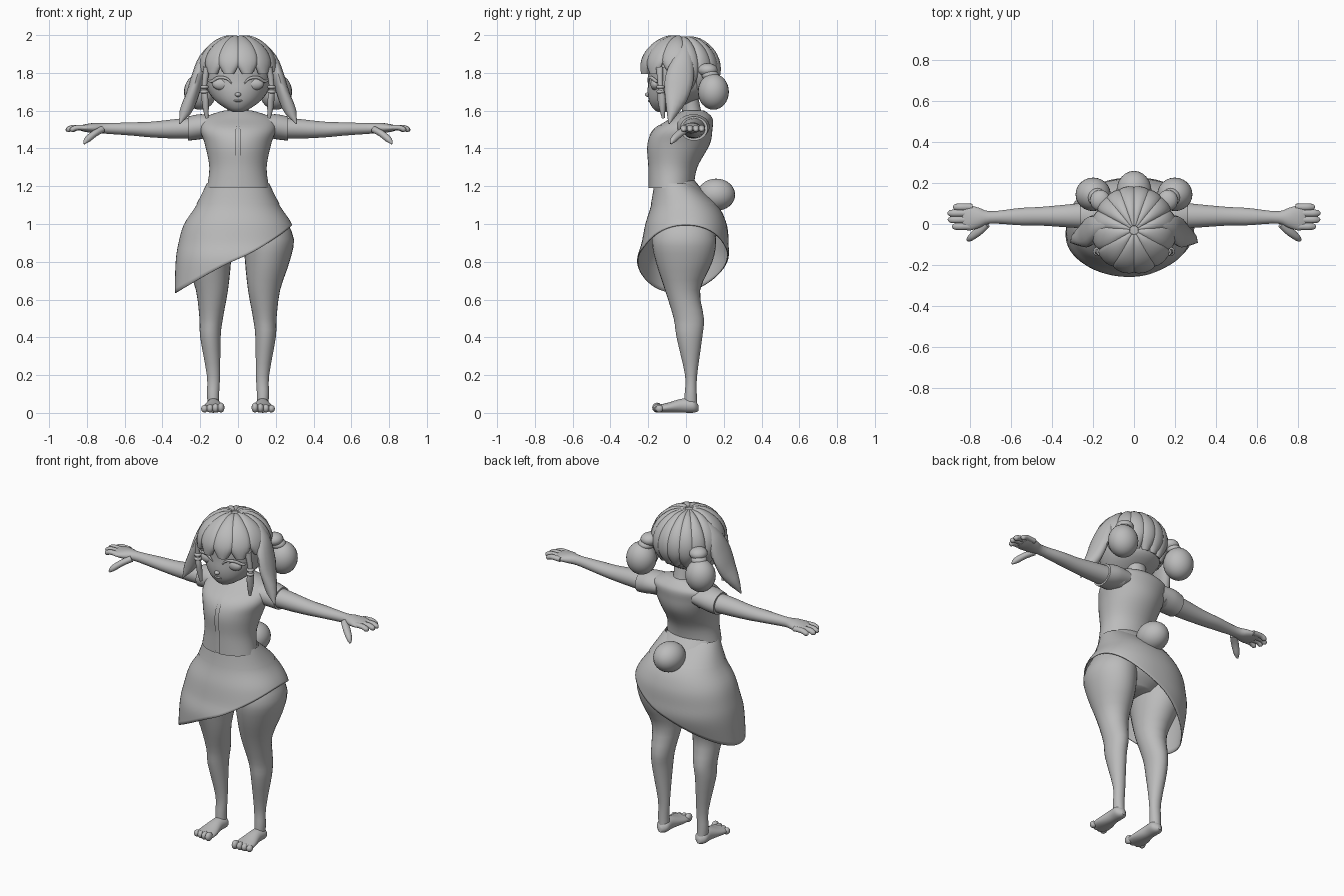
import bpy
import bmesh
from math import cos, sin, pi, radians, sqrt
from mathutils import Matrix, Vector

default_cube = bpy.data.objects.get("Cube")
if default_cube:
    bpy.data.objects.remove(default_cube, do_unlink=True)

clay = bpy.data.materials.new("clay_grey")
clay.use_nodes = True
clay.diffuse_color = (.5, .5, .5, 1)
clay.node_tree.nodes["Principled BSDF"].inputs["Base Color"].default_value = (.5, .5, .5, 1)
parts = []


def finish(name, bm, mirror=False):
    """Turn a bmesh into a smooth grey object, optionally mirrored in x."""
    bmesh.ops.recalc_face_normals(bm, faces=bm.faces)
    mesh = bpy.data.meshes.new(name)
    bm.to_mesh(mesh)
    bm.free()
    mesh.materials.append(clay)
    obj = bpy.data.objects.new(name, mesh)
    bpy.context.collection.objects.link(obj)
    if mirror:
        modifier = obj.modifiers.new("Mirror", 'MIRROR')
        modifier.use_mirror_merge = False
    parts.append(obj)
    return obj


def sample(stations, t):
    """Smooth Catmull-Rom reading of a list of tuples, t from 0 to 1."""
    last = len(stations) - 1
    i = min(int(t * last), last - 1)
    f = t * last - i
    quad = [stations[max(0, min(last, i + k))] for k in (-1, 0, 1, 2)]
    return [b + .5 * f * (c - a + f * (2*a - 5*b + 4*c - d + f * (3*(b - c) + d - a)))
            for a, b, c, d in zip(*quad)]


def at_height(stations, z):
    """Cross-section of an upright loft at a given height."""
    low, high = 0, 1
    rising = stations[-1][0] > stations[0][0]
    for _ in range(22):
        mid = (low + high) / 2
        if (sample(stations, mid)[0] < z) == rising:
            low = mid
        else:
            high = mid
    return sample(stations, low)


def sheet(name, point, around=28, along=24, wrap=True, caps=True, mirror=False):
    """Grid surface from point(u, v); wrapped sheets become tubes."""
    bm = bmesh.new()
    count = around if wrap else around + 1
    rows = [[bm.verts.new(point(i / around, j / along)) for i in range(count)]
            for j in range(along + 1)]
    for a, b in zip(rows, rows[1:]):
        for i in range(around):
            k = (i + 1) % count
            bm.faces.new((a[i], a[k], b[k], b[i]))
    if wrap and caps:
        bm.faces.new(rows[0])
        bm.faces.new(rows[-1])
    return finish(name, bm, mirror)


def oval(angle, power=2):
    c, s = cos(angle), sin(angle)
    return [(1 if k > 0 else -1) * abs(k) ** (2 / power) for k in (c, s)]


def loft(name, stations, axis="Z", mirror=False):
    """Ellipses (position, centre a, centre b, radius a, radius b) along an axis."""
    def point(u, v):
        p, a, b, ra, rb = sample(stations, v)
        c, s = oval(u * 2 * pi)
        a, b = a + ra * c, b + rb * s
        return {"X": (p, a, b), "Y": (a, p, b), "Z": (a, b, p)}[axis]
    return sheet(name, point, mirror=mirror)


def strand(name, path, thick, centre=(0, 0, 0), mirror=True):
    """Flattened lock through (x, y, z, half width) points, facing out from centre."""
    def point(u, v):
        x, y, z, width = sample(path, v)
        here = Vector((x, y, z))
        ahead = Vector(sample(path, min(1, v + .01))[:3])
        behind = Vector(sample(path, max(0, v - .01))[:3])
        tangent = (ahead - behind).normalized()
        side = tangent.cross(here - Vector(centre)).normalized()
        normal = side.cross(tangent)
        c, s = oval(u * 2 * pi)
        return here + side * width * c + normal * min(thick, width) * s
    return sheet(name, point, around=14, along=16, mirror=mirror)


def ball(name, centre, radii, mirror=False):
    bm = bmesh.new()
    bmesh.ops.create_uvsphere(bm, u_segments=24, v_segments=16, radius=1,
                              matrix=Matrix.Translation(centre) @ Matrix.Diagonal((*radii, 1)))
    return finish(name, bm, mirror)


# Torso, neck and hips
torso = [(1.19, 0, -.08, .165, .12), (1.3, 0, -.07, .152, .13), (1.42, 0, -.04, .175, .165),
         (1.5, 0, -.015, .2, .155), (1.56, 0, .03, .185, .11), (1.6, 0, .04, .08, .06)]
loft("inner_body", [(z, x, y, a * .95, b * .95) for z, x, y, a, b in torso])
loft("neck", [(1.54, 0, .04, .07, .06), (1.6, 0, .03, .055, .05), (1.7, 0, .01, .06, .05)])
loft("hips", [(1.25, 0, -.06, .13, .09), (1.12, 0, -.01, .185, .14), (1, 0, 0, .25, .18),
              (.92, 0, 0, .2, .15), (.86, 0, 0, .1, .09)])


# Open-fronted shirt with lapels and sleeves
def shirt_point(u, v):
    z, x, y, a, b = sample(torso, v * .97)
    gap = .02 + .07 * (1 - v)
    angle = -pi / 2 + gap + u * 2 * (pi - gap)
    return x + a * cos(angle), y + b * sin(angle), z


def lapel_point(u, v):
    x, z = .02 + .08 * u * (1 - v * .95), 1.525 - .06 * v
    _, _, y, a, b = at_height(torso, z)
    return x, y - b * sqrt(1 - (x / a) ** 2) - .004, z


sheet("shirt", shirt_point, around=40, wrap=False)
sheet("lapel", lapel_point, around=6, along=6, wrap=False, mirror=True)
loft("sleeve", [(.12, .03, 1.52, .09, .055), (.2, .04, 1.515, .085, .066),
                (.265, .042, 1.505, .073, .064)], "X", True)

# Slanted wrap skirt and its waistband
skirt = [(1.22, 0, -.065, .16, .1), (1.1, 0, -.01, .22, .175), (1, 0, 0, .285, .215),
         (.9, 0, -.005, .315, .23), (.8, 0, -.02, .33, .24), (.63, 0, -.05, .335, .2)]


def skirt_ring(u, z, grow=1):
    _, x, y, a, b = at_height(skirt, z)
    c, s = oval(u * 2 * pi, 2.2)
    return x + a * c * grow, y + b * s * grow, z


def skirt_point(u, v):
    hem = .815 + .18 * cos(u * 2 * pi)
    return skirt_ring(u, 1.21 + (hem - 1.21) * v)


cloth = sheet("skirt", skirt_point, around=64, caps=False)
shell = cloth.modifiers.new("Thickness", 'SOLIDIFY')
shell.thickness = .006
sheet("waistband", lambda u, v: skirt_ring(u, 1.215 - .11 * v, 1.015),
      around=48, along=8, caps=False)
ball("tail", (0, .16, 1.155), (.086, .1, .085))

# Legs, feet and toes
loft("leg", [(1.03, .14, -.01, .11, .14), (.92, .163, -.01, .133, .17), (.8, .155, -.01, .118, .15),
             (.65, .138, -.018, .085, .093), (.5, .142, .015, .062, .08), (.4, .146, .018, .054, .068),
             (.2, .13, .027, .035, .032), (.1, .132, .025, .032, .032), (.03, .13, .025, .03, .035)],
     "Z", True)
loft("foot", [(.066, .13, .025, .012, .015), (.04, .13, .036, .038, .035), (-.02, .13, .038, .04, .037),
              (-.1, .13, .027, .056, .026), (-.15, .13, .022, .055, .02)], "Y", True)
for i in range(4):
    size = .026 - .002 * i
    ball("toe", (.09 + .029 * i, -.153 + .004 * i, size + .002), (.018, size, size), True)

# Arms, hands, fingers and thumbs
loft("arm", [(.15, .045, 1.51, .07, .055), (.3, .04, 1.505, .058, .053), (.45, .038, 1.5, .046, .042),
             (.56, .036, 1.503, .042, .035), (.7, .032, 1.506, .03, .028), (.76, .03, 1.508, .05, .027),
             (.81, .03, 1.508, .062, .02), (.84, .035, 1.508, .055, .012)], "X", True)
for y, tip in zip((.083, .053, .021, -.012), (.885, .912, .91, .89)):
    strand("finger", [(.79, y, 1.508, .016), (tip - .04, y, 1.51, .017),
                      (tip - .012, y, 1.5, .015), (tip, y, 1.495, .004)], .014)
strand("thumb", [(.72, .0, 1.5, .02), (.76, -.035, 1.478, .022),
                 (.8, -.068, 1.445, .016), (.815, -.08, 1.425, .005)], .018)

# Head and face
loft("head", [(1.593, 0, -.125, .025, .025), (1.612, 0, -.11, .065, .065), (1.65, 0, -.075, .118, .12),
              (1.7, 0, -.04, .157, .163), (1.76, 0, -.03, .178, .17), (1.84, 0, -.025, .183, .172),
              (1.92, 0, -.025, .145, .135), (1.965, 0, -.025, .05, .05)])
ball("nose", (0, -.2, 1.685), (.016, .018, .012))
ball("lips", (0, -.193, 1.652), (.024, .009, .006))
ball("eye", (.086, -.162, 1.74), (.05, .026, .032), True)
strand("eyelash", [(.032, -.198, 1.742, .003), (.06, -.198, 1.77, .007), (.105, -.184, 1.775, .009),
                   (.14, -.155, 1.755, .008), (.165, -.14, 1.765, .002)], .006, (0, 0, 1.74))

# Hair cap, cut on a slope above the face
skull = Vector((0, -.03, 1.82))
bm = bmesh.new()
bmesh.ops.create_uvsphere(bm, u_segments=32, v_segments=20, radius=1,
                          matrix=Matrix.Translation(skull) @ Matrix.Diagonal((.19, .195, .168, 1)))
bmesh.ops.bisect_plane(bm, geom=bm.verts[:] + bm.edges[:] + bm.faces[:],
                       plane_co=skull - Vector((0, 0, .03)), plane_no=(0, .42, 1), clear_inner=True)
finish("hair_cap", bm)


# Locks combed from the crown over the skull
def combed_lock(name, azimuth, end, width):
    a = radians(azimuth)
    path = []
    for k in range(6):
        e = radians(84 + (end - 84) * k / 5)
        spread = width * (.2, .6, .9, 1.05, 1, .5)[k]
        path.append((.188 * cos(e) * sin(a), skull.y - .195 * cos(e) * cos(a),
                     skull.z + .165 * sin(e), spread))
    strand(name, path, .022, skull)


for azimuth in (15, 45):
    combed_lock("bang", azimuth, -9, .056)
combed_lock("temple_lock", 78, -5, .056)
for azimuth in (105, 130, 150, 170):
    combed_lock("back_lock", azimuth, -38, .044)

# Long side locks and thin tied strands
strand("side_lock", [(.1, 0, 1.95, .025), (.175, -.015, 1.87, .055), (.215, -.035, 1.77, .075),
                     (.25, -.055, 1.66, .058), (.31, -.09, 1.53, .003)], .034, skull)
strand("front_strand", [(.165, -.14, 1.83, .02), (.178, -.135, 1.73, .014), (.175, -.13, 1.66, .022),
                        (.165, -.12, 1.56, .008)], .016, skull)
for z in (1.7, 1.725):
    ball("strand_tie", (.178, -.135, z), (.022, .022, .012), True)

# Low buns with ties
ball("bun", (.2, .145, 1.7), (.086, .082, .095), True)
ball("bun_tie", (.165, .115, 1.815), (.05, .052, .036), True)
ball("bun_stem", (.18, .13, 1.785), (.045, .045, .03), True)

# Smooth shading with sharp creases kept
bpy.ops.object.select_all(action='DESELECT')
for obj in parts:
    obj.select_set(True)
bpy.context.view_layer.objects.active = parts[0]
bpy.ops.object.shade_smooth_by_angle(angle=radians(50))
